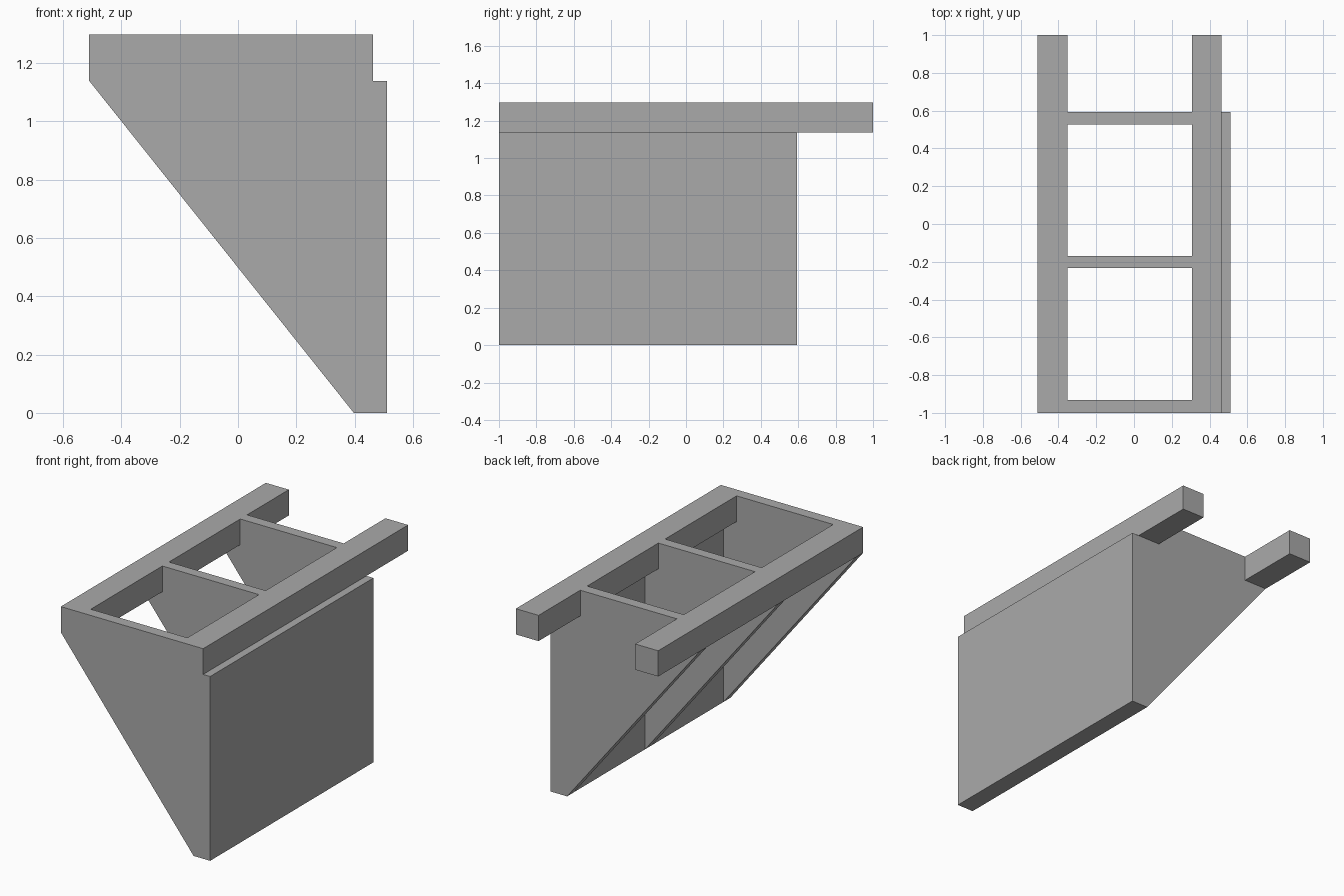
import bpy
import bmesh
from mathutils import Vector

cube = bpy.data.objects.get("Cube")
if cube:
    bpy.data.objects.remove(cube, do_unlink=True)

# Single plain grey
grey = bpy.data.materials.new("plain_grey")
grey.use_nodes = True
colour = (0.4, 0.4, 0.4, 1)
grey.diffuse_color = colour
grey.node_tree.nodes["Principled BSDF"].inputs["Base Color"].default_value = colour

FRONT, WALL_BACK, RAIL_BACK = -1.0, 0.593, 1.0
LEDGE, TOP = 1.138, 1.297
OUTER, WALL_IN = 0.51, 0.397
RAIL_A, RAIL_B = (-OUTER, -0.353), (0.307, 0.462)


def extrude_profile(name, profile, y0, y1):
    """Extrude an x-z outline along y."""
    bm = bmesh.new()
    face = bm.faces.new([bm.verts.new((x, y0, z)) for x, z in profile])
    new = bmesh.ops.extrude_face_region(bm, geom=[face])["geom"]
    verts = [v for v in new if isinstance(v, bmesh.types.BMVert)]
    bmesh.ops.translate(bm, verts=verts, vec=Vector((0, y1 - y0, 0)))
    bmesh.ops.recalc_face_normals(bm, faces=bm.faces)
    mesh = bpy.data.meshes.new(name)
    bm.to_mesh(mesh)
    bm.free()
    mesh.materials.append(grey)
    obj = bpy.data.objects.new(name, mesh)
    bpy.context.collection.objects.link(obj)
    return obj


def rectangle(x0, x1, z0, z1):
    return [(x0, z0), (x1, z0), (x1, z1), (x0, z1)]


# Upright side wall
extrude_profile("side_wall", rectangle(WALL_IN, OUTER, 0, LEDGE), FRONT, WALL_BACK)

# Two long top rails that overhang at the back
for name, (x0, x1) in (("right_rail", RAIL_A), ("left_rail", RAIL_B)):
    extrude_profile(name, rectangle(x0, x1, LEDGE, TOP), FRONT, RAIL_BACK)

# Triangular ribs, rising between the rails to the top
rib = [(-OUTER, LEDGE), (WALL_IN, 0), (WALL_IN, LEDGE), (RAIL_B[0], LEDGE),
       (RAIL_B[0], TOP), (RAIL_A[1], TOP), (RAIL_A[1], LEDGE)]
for name, y0, y1 in (("front_rib", FRONT, -0.932),
                     ("middle_rib", -0.234, -0.169),
                     ("back_rib", 0.526, WALL_BACK)):
    extrude_profile(name, rib, y0, y1)
